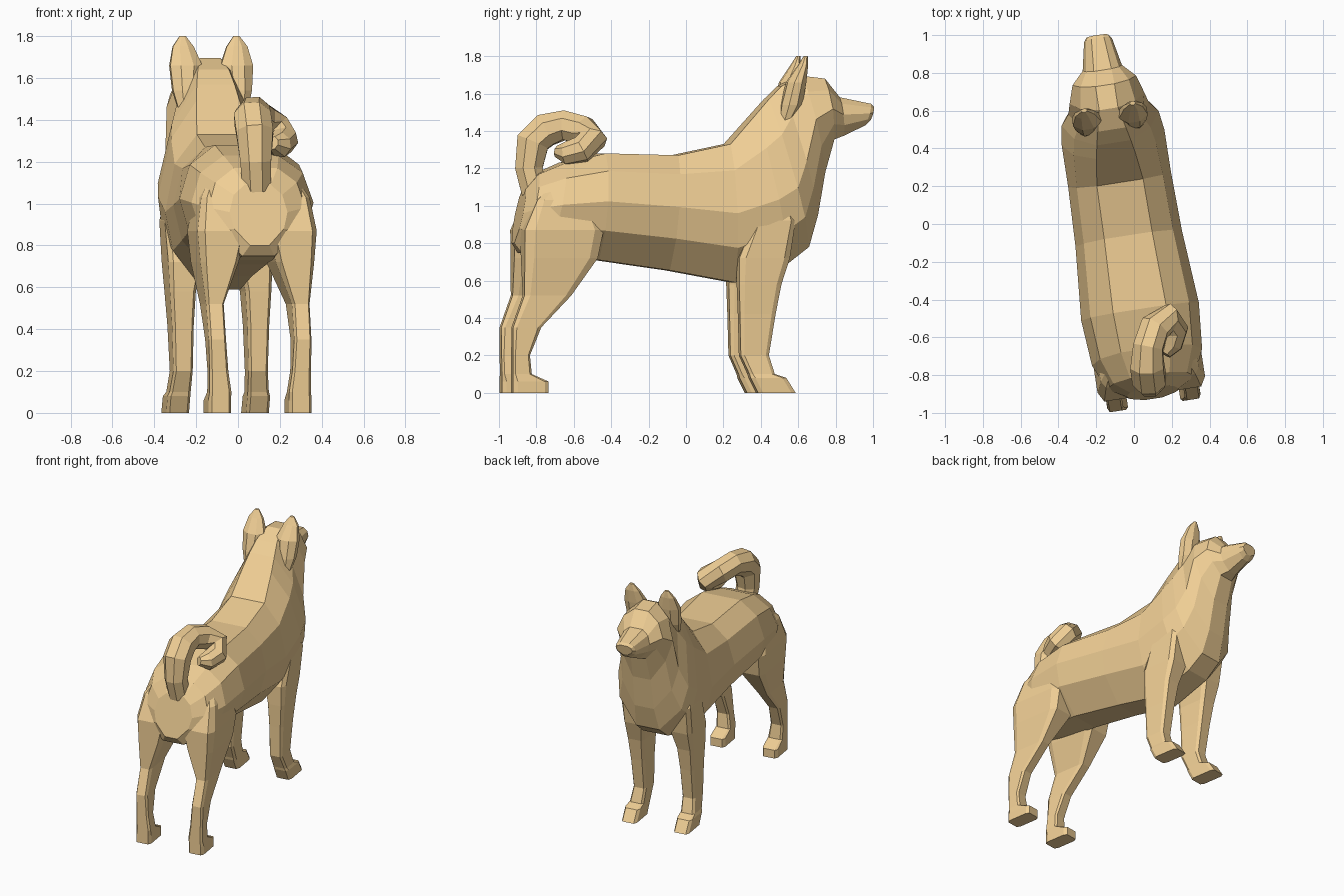
import bpy, bmesh, math
from mathutils import Matrix, Vector

# The animal is modelled along +y, then turned slightly about z
YAW = (Matrix.Translation((-0.04, 0, 0)) @ Matrix.Rotation(math.radians(8.8), 4, 'Z')
       @ Matrix.Diagonal((1, 1.012, 1, 1)))
coat = bpy.data.materials.new("tan_coat")
coat.diffuse_color = (0.87, 0.62, 0.30, 1)


def loft(name, rings, matrix=YAW):
    """Skin a list of equal-length point rings, capped at both ends."""
    bm = bmesh.new()
    loops = [[bm.verts.new(matrix @ Vector(p)) for p in r] for r in rings]
    n = len(loops[0])
    for a, b in zip(loops, loops[1:]):
        for i in range(n):
            j = (i + 1) % n
            bm.faces.new((a[i], a[j], b[j], b[i]))
    bm.faces.new(loops[0])
    bm.faces.new(loops[-1])
    bmesh.ops.recalc_face_normals(bm, faces=bm.faces)
    me = bpy.data.meshes.new(name)
    bm.to_mesh(me)
    bm.free()
    me.materials.append(coat)
    ob = bpy.data.objects.new(name, me)
    bpy.context.collection.objects.link(ob)
    return ob


def body_ring(yt, zt, yb, zb, hw, wide=.55, top=.45, low=.86):
    """Ten-sided section; wide = height of widest point, top/low = width of back/belly edge."""
    half = [(top, 1), (.6 + .53 * top, .56 + wide / 2), (1, wide), (low, wide / 2), (.33, 0)]
    pts = half + [(-x, t) for x, t in reversed(half)]
    return [(x * hw, yb + (yt - yb) * t, zb + (zt - zb) * t) for x, t in pts]


def limb_ring(side, z, yb, yf, xi, xo, cut=.28):
    """Eight-sided horizontal section of a leg or ear."""
    cx, cy = (xi + xo) / 2, (yb + yf) / 2
    hx, hy = (xo - xi) / 2, (yf - yb) / 2
    k = 1 - 2 * cut
    pts = [(1, k), (k, 1), (-k, 1), (-1, k), (-1, -k), (-k, -1), (k, -1), (1, -k)]
    return [(side * (cx + hx * u), cy + hy * v, z) for u, v in pts]


# Body, neck and head: top y,z, bottom y,z, half width, shape
body = [(-.865, 1.09, -.925, .80, .14), (-.80, 1.17, -.89, .75, .235),
        (-.66, 1.23, -.76, .73, .295), (-.45, 1.28, -.48, .71, .315),
        (-.06, 1.27, -.10, .655, .285), (.22, 1.33, .25, .59, .275, .5),
        (.36, 1.49, .53, .69, .275, .43, .38, .9), (.43, 1.57, .645, .78, .26, .4, .35, .88),
        (.50, 1.64, .695, .95, .215, .42, .35, .85), (.61, 1.695, .735, 1.18, .20, .55, .25, .8),
        (.735, 1.68, .785, 1.355, .17, .5, .3, .75), (.815, 1.58, .84, 1.375, .105),
        (.985, 1.545, .955, 1.43, .075), (1.0, 1.53, .985, 1.46, .06)]
loft("body_and_head", [body_ring(*s) for s in body])

# Limbs: z, back y, front y, inner x, outer x
rear = [(1.14, -.72, -.60, .10, .20), (1.03, -.83, -.55, .07, .262),
        (.87, -.90, -.48, .05, .288), (.72, -.90, -.51, .09, .275),
        (.52, -.90, -.65, .165, .25), (.35, -.96, -.81, .165, .248),
        (.20, -.96, -.87, .155, .245), (.10, -.96, -.86, .14, .245),
        (.06, -.96, -.77, .14, .25), (0, -.96, -.77, .14, .25)]
front = [(1.06, .40, .50, .10, .22), (.92, .33, .55, .07, .258),
         (.72, .25, .52, .09, .252), (.58, .25, .475, .12, .245),
         (.42, .255, .445, .13, .235), (.20, .26, .41, .135, .228),
         (.10, .305, .44, .138, .24), (.08, .31, .50, .138, .248),
         (0, .35, .55, .138, .248)]
ear = [(1.44, .48, .54, .09, .165), (1.54, .49, .60, .06, .19),
       (1.66, .52, .62, .045, .20), (1.75, .58, .63, .08, .18),
       (1.80, .61, .63, .115, .145)]
for side, label in ((-1, "left"), (1, "right")):
    for part, rows, cut in (("rear_leg", rear, .12), ("front_leg", front, .12), ("ear", ear, .3)):
        loft(f"{label}_{part}", [limb_ring(side, *r, cut) for r in rows])

# Curled tail: x, y, z and radius along the path, swept with an octagon
path = [(.09, -.81, 1.07, .07), (.085, -.84, 1.20, .075), (.08, -.82, 1.34, .09),
        (.07, -.75, 1.405, .09), (.075, -.65, 1.43, .08), (.11, -.55, 1.40, .08),
        (.18, -.50, 1.355, .075), (.215, -.56, 1.30, .07), (.195, -.64, 1.28, .06),
        (.165, -.69, 1.29, .03)]
pts = [Vector(p[:3]) for p in path]
rings, axis = [], Vector((1, 0, 0))
for i, p in enumerate(pts):
    tan = (pts[min(i + 1, len(pts) - 1)] - pts[max(i - 1, 0)]).normalized()
    axis = (axis - tan * axis.dot(tan)).normalized()
    up = tan.cross(axis)
    rings.append([p + path[i][3] * 1.06 * (axis * math.cos(a) + up * math.sin(a))
                  for a in [math.tau * (k + .5) / 8 for k in range(8)]])
loft("tail", rings, Matrix())
